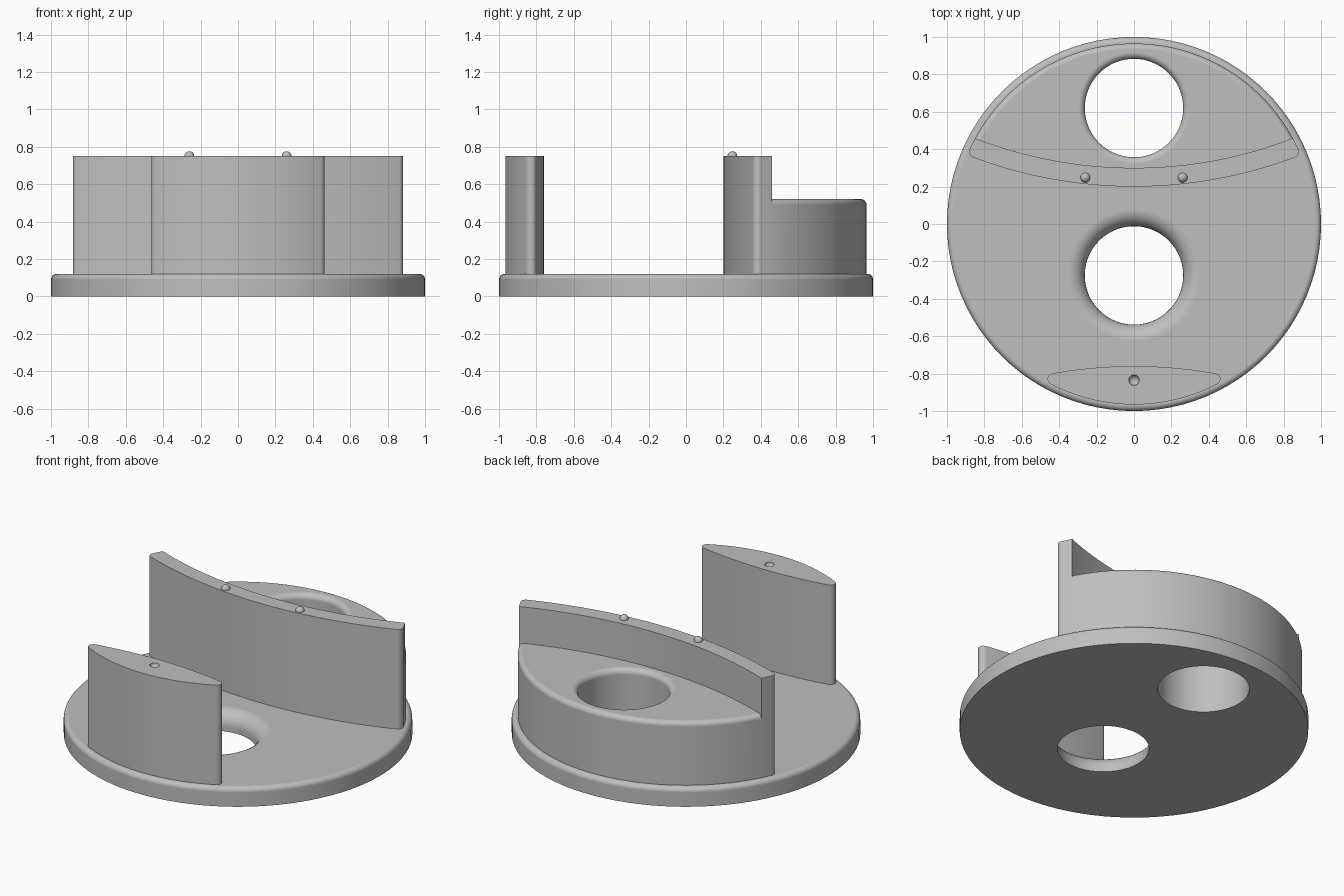
import bpy
import bmesh
from math import atan2, cos, hypot, pi, radians, sin, sqrt

if "Cube" in bpy.data.objects:
    bpy.data.objects.remove(bpy.data.objects["Cube"])

grey = bpy.data.materials.new("light grey")
grey.use_nodes = True
grey.diffuse_color = (0.52, 0.52, 0.52, 1)
grey.node_tree.nodes["Principled BSDF"].inputs["Base Color"].default_value = (0.52, 0.52, 0.52, 1)

BASE_TOP, BLOCK_TOP, WALL_TOP = 0.12, 0.52, 0.75
RIM = 0.965          # radius shared by the outer faces of the uprights
FILLET = 0.03
HOLE = 0.263


def arc(cx, cy, r, start, end, n):
    steps = [start + (end - start) * i / n for i in range(n + 1)]
    return [(cx + r * cos(a), cy + r * sin(a)) for a in steps]


def circle(r, y=0, n=96):
    return arc(0, y, r, 0, 2 * pi, n)[:-1]


def lens(r, c, big, f):
    """Front and back curves of the overlap of two discs, corners rounded by f."""
    p, q = r - f, big - f
    y = (p * p - q * q + c * c) / (2 * c)
    x = sqrt(p * p - y * y)
    low, high = atan2(y - c, x), atan2(y, x)
    front = arc(0, c, big, -pi - low, low, 48)
    back = arc(0, 0, r, high, pi - high, 72)
    if f:
        right = arc(x, y, f, low, high, 8)
        left = [(-u, v) for u, v in reversed(right)]
        front = left[:-1] + front + right[1:]
    return front, back


def outline(r, c, big, f):
    front, back = lens(r, c, big, f)
    return front + back[1:-1]


def loft(name, layers):
    """Closed solid through stacked outlines of equal point count."""
    bm = bmesh.new()
    rings = [[bm.verts.new((x, y, z)) for x, y in pts] for pts, z in layers]
    n = len(rings[0])
    bm.faces.new(rings[0][::-1])
    bm.faces.new(rings[-1])
    for a, b in zip(rings, rings[1:]):
        for i in range(n):
            j = (i + 1) % n
            bm.faces.new((a[i], a[j], b[j], b[i]))
    mesh = bpy.data.meshes.new(name)
    bm.to_mesh(mesh)
    bm.free()
    obj = bpy.data.objects.new(name, mesh)
    bpy.context.collection.objects.link(obj)
    mesh.materials.append(grey)
    return obj


def fillet_steps(f, n=8):
    """Pairs of inward offset and drop below the top for a rounded edge."""
    turns = [pi / 2 * i / n for i in range(n + 1)]
    return [(f - f * cos(t), f - f * sin(t)) for t in turns]


def hole_cutter(y, top, f):
    layers = [(circle(HOLE, y), -0.1)]
    layers += [(circle(HOLE + d, y), top - drop) for d, drop in fillet_steps(f)]
    layers.append((circle(HOLE + f, y), top + 0.1))
    return loft("hole_cutter", layers)


def ball(name, x, y, r):
    bpy.ops.mesh.primitive_uv_sphere_add(segments=24, ring_count=16, radius=r,
                                         location=(x, y, WALL_TOP))
    obj = bpy.context.object
    obj.name = name
    obj.data.materials.append(grey)
    return obj


def activate(obj):
    bpy.ops.object.select_all(action="DESELECT")
    obj.select_set(True)
    bpy.context.view_layer.objects.active = obj


def cut(obj, cutter):
    activate(obj)
    mod = obj.modifiers.new("cut", "BOOLEAN")
    mod.operation, mod.solver, mod.object = "DIFFERENCE", "EXACT", cutter
    bpy.ops.object.modifier_apply(modifier=mod.name)


# Round base plate with a rounded top rim
base = loft("base_plate", [(circle(1), 0)] + [
    (circle(1 - d), BASE_TOP - drop) for d, drop in fillet_steps(FILLET)])

# Low rear block behind the curved wall
block = loft("rear_block", [(outline(RIM, 2.65, 2.35, 0), BASE_TOP)] + [
    (outline(RIM - d, 2.65, 2.35, 0), BLOCK_TOP - drop)
    for d, drop in fillet_steps(FILLET)])

# Tall curved wall
wall_pts = lens(RIM, 2.65, 2.45, FILLET)[0] + lens(RIM, 2.65, 2.35, 0)[0][::-1]
wall = loft("curved_wall", [(wall_pts, BASE_TOP), (wall_pts, WALL_TOP)])

# Tall front post
post_pts = [(-x, -y) for x, y in outline(RIM, 3.21, 2.45, FILLET)]
post = loft("front_post", [(post_pts, BASE_TOP), (post_pts, WALL_TOP)])

# Through holes and the dimple in the post
front_hole = hole_cutter(-0.275, BASE_TOP, 0.09)
rear_hole = hole_cutter(0.62, BLOCK_TOP, 0.035)
dimple = ball("dimple_cutter", 0, -0.835, 0.028)
for target, tool in ((base, front_hole), (base, rear_hole), (block, rear_hole), (post, dimple)):
    cut(target, tool)
for tool in (front_hole, rear_hole, dimple):
    bpy.data.objects.remove(tool)

# Locating bumps on the wall
bumps = [ball(side + "_bump", x, 0.248, 0.026) for side, x in (("left", 0.26), ("right", -0.26))]

# Smooth curves, sharp edges, flat-looking flats
for obj in [base, block, wall, post] + bumps:
    activate(obj)
    bpy.ops.object.shade_smooth_by_angle(angle=radians(30))
    mod = obj.modifiers.new("weighted_normals", "WEIGHTED_NORMAL")
    mod.keep_sharp = True
